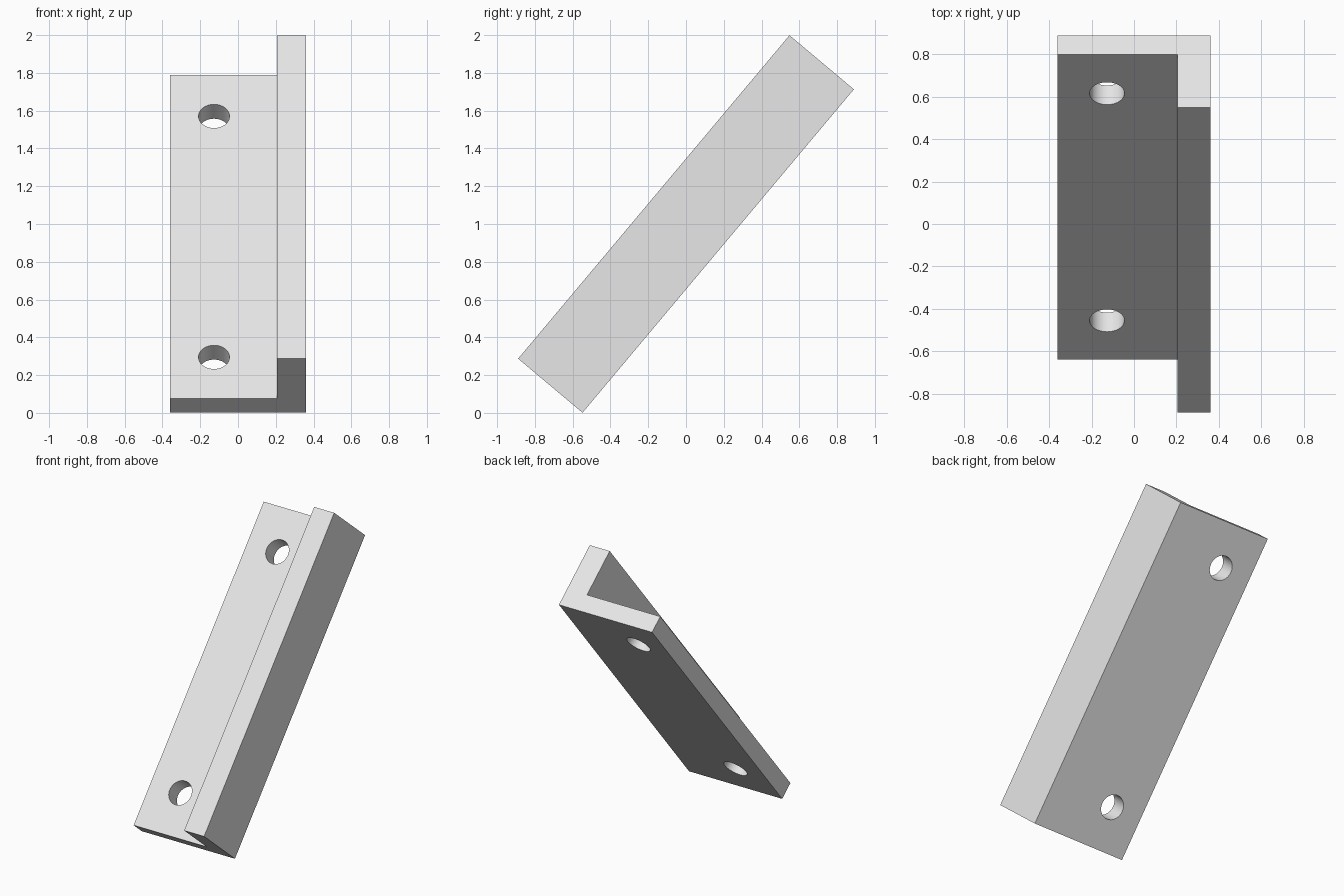
import bpy
import bmesh
from math import radians
from mathutils import Matrix

if "Cube" in bpy.data.objects:
    bpy.data.objects.remove(bpy.data.objects["Cube"], do_unlink=True)

LENGTH, HEIGHT, HALF_WIDTH = 2.235, 0.445, 0.36
PLATE, FLANGE_X = 0.118, 0.206
HOLE_X, HOLE_Y, HOLE_R = -0.127, 0.8325, 0.082

grey = bpy.data.materials.new("light_grey")
grey.use_nodes = True
colour = (0.8, 0.8, 0.8, 1)
grey.diffuse_color = colour
grey.node_tree.nodes["Principled BSDF"].inputs["Base Color"].default_value = colour


def add_object(name, bm):
    bmesh.ops.recalc_face_normals(bm, faces=bm.faces)
    mesh = bpy.data.meshes.new(name)
    bm.to_mesh(mesh)
    bm.free()
    mesh.materials.append(grey)
    obj = bpy.data.objects.new(name, mesh)
    bpy.context.collection.objects.link(obj)
    return obj


# L-shaped section, extruded along its length
low, high = -HEIGHT / 2, HEIGHT / 2
section = [(-HALF_WIDTH, low), (HALF_WIDTH, low), (HALF_WIDTH, high),
           (FLANGE_X, high), (FLANGE_X, low + PLATE), (-HALF_WIDTH, low + PLATE)]
bm = bmesh.new()
end = bm.faces.new([bm.verts.new((x, -LENGTH / 2, z)) for x, z in section])
new = bmesh.ops.extrude_face_region(bm, geom=[end], use_keep_orig=True)["geom"]
bmesh.ops.translate(bm, vec=(0, LENGTH, 0),
                    verts=[v for v in new if isinstance(v, bmesh.types.BMVert)])
bracket = add_object("angle_bracket", bm)

# Two bolt holes through the plate
bm = bmesh.new()
for y in (-HOLE_Y, HOLE_Y):
    bmesh.ops.create_cone(bm, cap_ends=True, segments=48, radius1=HOLE_R,
                          radius2=HOLE_R, depth=PLATE * 2,
                          matrix=Matrix.Translation((HOLE_X, y, low + PLATE / 2)))
cutter = add_object("hole_cutter", bm)
cutter.hide_render = True

cut = bracket.modifiers.new("bolt_holes", 'BOOLEAN')
cut.operation = 'DIFFERENCE'
cut.solver = 'EXACT'
cut.object = cutter
bpy.ops.object.select_all(action='DESELECT')
bracket.select_set(True)
bpy.context.view_layer.objects.active = bracket
bpy.ops.object.modifier_apply(modifier=cut.name)
bpy.data.objects.remove(cutter, do_unlink=True)
bpy.ops.object.shade_smooth_by_angle(angle=radians(30))

# Lean the bracket backwards, resting on its lower edge
bracket.rotation_euler.x = radians(50)
bracket.location.z = 1
